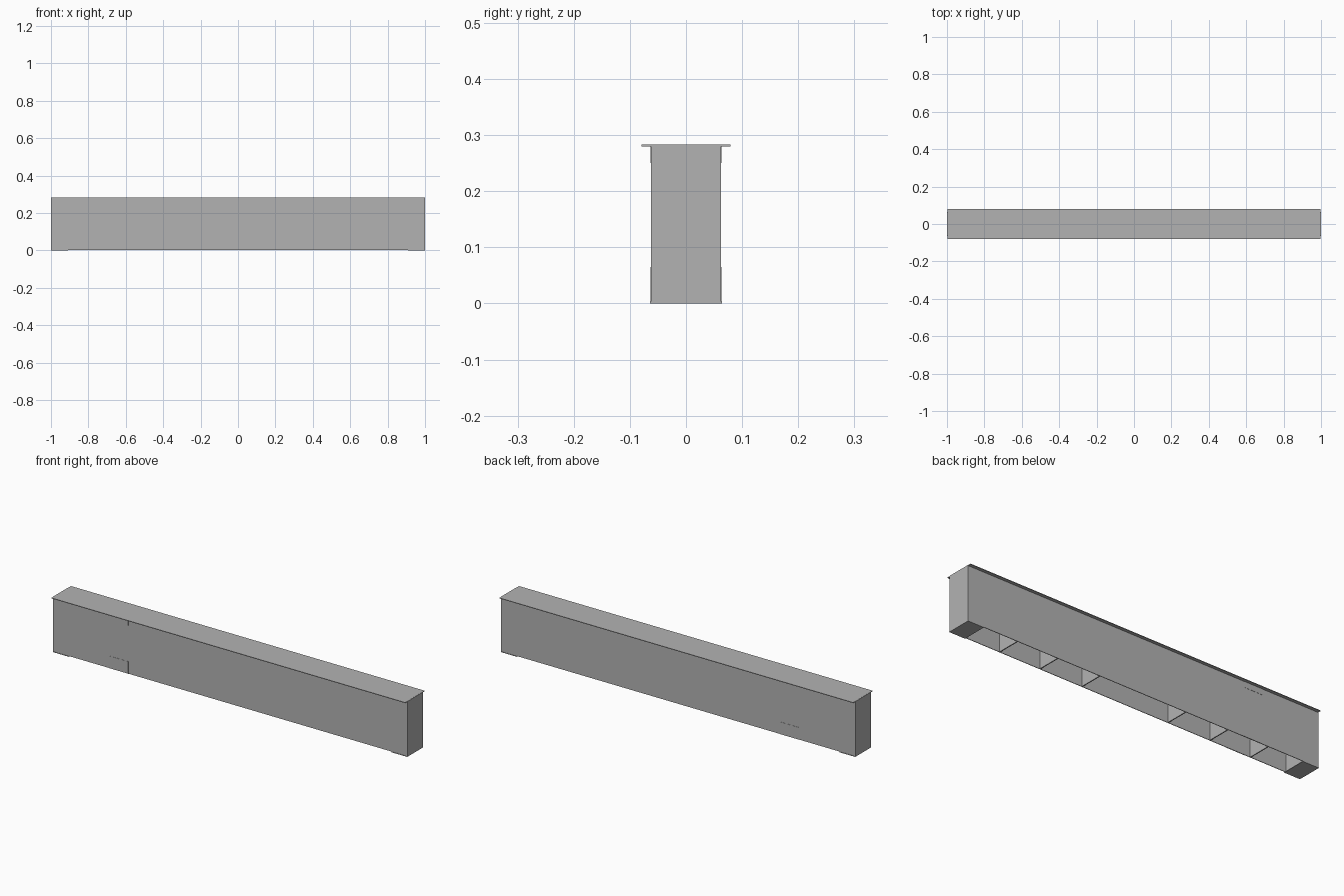
import bpy

cube = bpy.data.objects.get("Cube")
if cube:
    bpy.data.objects.remove(cube, do_unlink=True)

steel = bpy.data.materials.new("grey_steel")
steel.use_nodes = True
colour = (0.45, 0.45, 0.45, 1)
steel.diffuse_color = colour
steel.node_tree.nodes["Principled BSDF"].inputs["Base Color"].default_value = colour


def plate(name, x, y, z):
    """Flat steel plate between the given (low, high) limits."""
    bpy.ops.mesh.primitive_cube_add(size=1, location=[sum(r) / 2 for r in (x, y, z)])
    ob = bpy.context.object
    ob.name = name
    ob.scale = [r[1] - r[0] for r in (x, y, z)]
    bpy.ops.object.transform_apply(location=False, rotation=False, scale=True)
    ob.data.materials.append(steel)
    return ob


def mirrored(a, b, side):
    return tuple(sorted((a * side, b * side)))


LENGTH, WIDTH, SKIN = 1.0, 0.0625, 0.003
LOW, HIGH = 0.003, 0.280

# Wide top flange
plate("top_flange", (-0.998, 0.998), (-0.079, 0.079), (HIGH, 0.283))

for side, label in ((-1, "front"), (1, "back")):
    # Long side webs
    plate(label + "_web", (-0.998, 0.998),
          mirrored(WIDTH - SKIN, WIDTH, side), (LOW, HIGH))
    # Thin splice plates on the webs
    face = mirrored(WIDTH, WIDTH + 0.001, side)
    plate(label + "_lower_splice", (-0.68, -0.575), face, (LOW, 0.065))
    plate(label + "_upper_splice", (-0.68, -0.575), face, (0.25, HIGH))

inner = (SKIN - WIDTH, WIDTH - SKIN)
for side, label in ((-1, "right"), (1, "left")):
    # End closures and bearing plates under each end
    plate(label + "_end_plate", mirrored(LENGTH - SKIN, LENGTH, side),
          (-WIDTH, WIDTH), (LOW, 0.2825))
    plate(label + "_bearing_plate", mirrored(0.91, LENGTH, side),
          (-0.064, 0.064), (0, LOW))
    # Cross diaphragms inside the open-bottomed box
    for i, x in enumerate((0.245, 0.485, 0.715, 0.92)):
        plate(f"{label}_diaphragm_{i + 1}", mirrored(x - 0.0025, x + 0.0025, side),
              inner, (LOW, HIGH))
